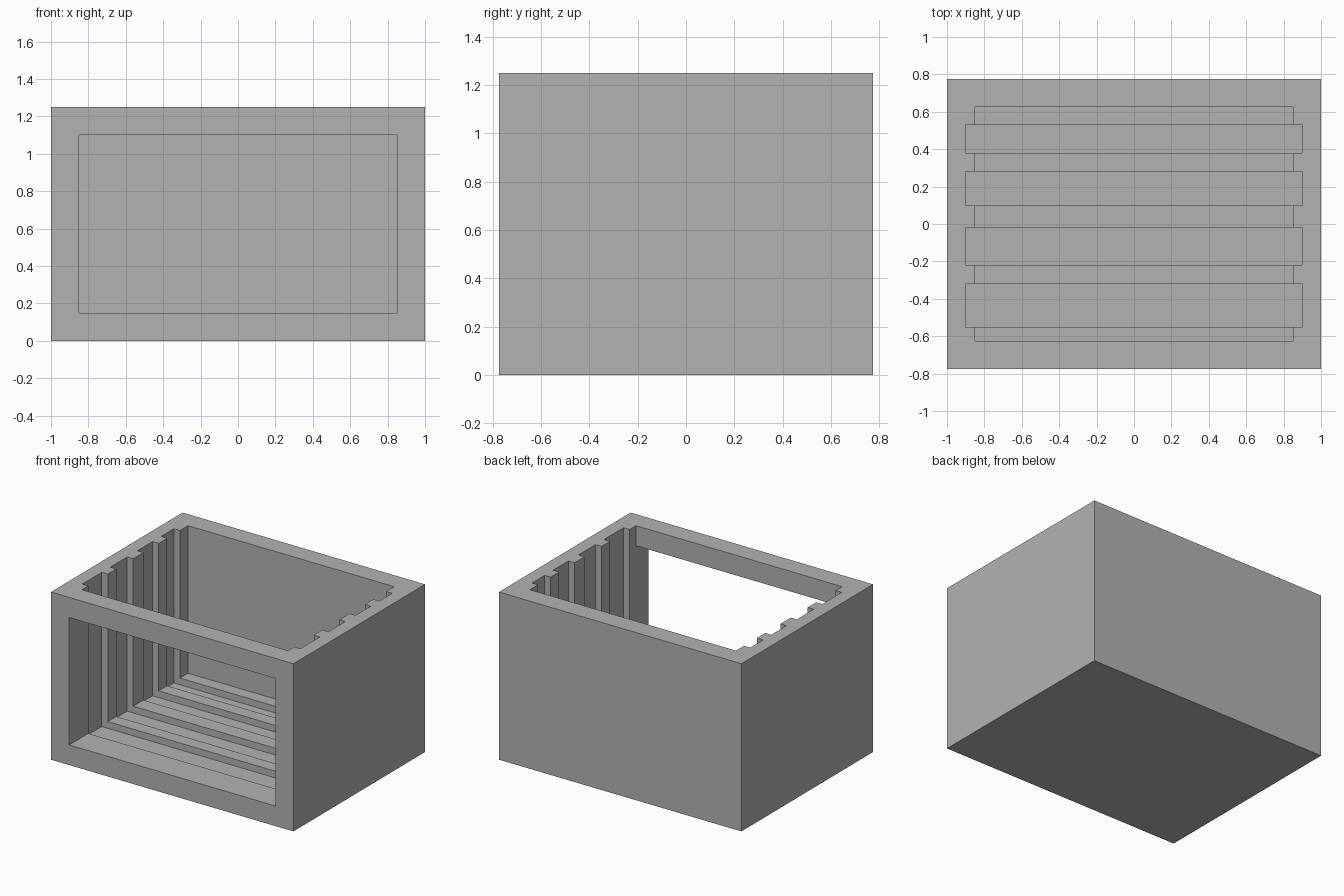
import bpy
import bmesh
from mathutils import Matrix, Vector

default = bpy.data.objects.get("Cube")
if default:
    bpy.data.objects.remove(default, do_unlink=True)

grey = bpy.data.materials.new("plain_grey")
grey.use_nodes = True
grey.diffuse_color = (0.45, 0.45, 0.45, 1)
grey.node_tree.nodes["Principled BSDF"].inputs["Base Color"].default_value = grey.diffuse_color


def box(name, low, high):
    """Axis-aligned block between two corners."""
    low, high = Vector(low), Vector(high)
    bm = bmesh.new()
    bmesh.ops.create_cube(bm, size=1, matrix=Matrix.Translation((low + high) / 2)
                          @ Matrix.Diagonal((*(high - low), 1)))
    mesh = bpy.data.meshes.new(name)
    bm.to_mesh(mesh)
    bm.free()
    mesh.materials.append(grey)
    obj = bpy.data.objects.new(name, mesh)
    bpy.context.collection.objects.link(obj)
    return obj


def cut(target, name, low, high):
    """Subtract a block from the target and discard the cutter."""
    cutter = box(name, low, high)
    cutter.hide_render = True
    mod = target.modifiers.new(name, 'BOOLEAN')
    mod.operation = 'DIFFERENCE'
    mod.solver = 'EXACT'
    mod.object = cutter
    bpy.context.view_layer.objects.active = target
    bpy.ops.object.modifier_apply(modifier=mod.name)
    bpy.data.objects.remove(cutter, do_unlink=True)


WIDTH, DEPTH, HEIGHT = 1.0, 0.775, 1.25   # half width, half depth, height
WALL, GROOVE = 0.15, 0.05
inner_x, inner_y = WIDTH - WALL, DEPTH - WALL

# Outer case
case = box("open_case", (-WIDTH, -DEPTH, 0), (WIDTH, DEPTH, HEIGHT))

# Open-topped chamber
cut(case, "chamber", (-inner_x, -inner_y, WALL), (inner_x, inner_y, HEIGHT + 0.5))

# Slots running down both side walls and across the floor
for front, back in ((-0.55, -0.32), (-0.22, -0.02), (0.10, 0.28), (0.38, 0.53)):
    cut(case, "slot", (-inner_x - GROOVE, front, WALL - GROOVE),
        (inner_x + GROOVE, back, HEIGHT + 0.5))

# Front window, level with the chamber floor
cut(case, "window", (-inner_x, -DEPTH - 0.5, WALL), (inner_x, -inner_y + 0.02, HEIGHT - WALL))

# Merge leftover coplanar faces
bm = bmesh.new()
bm.from_mesh(case.data)
bmesh.ops.remove_doubles(bm, verts=bm.verts, dist=0.0001)
bmesh.ops.dissolve_limit(bm, angle_limit=0.01, verts=bm.verts, edges=bm.edges)
bm.to_mesh(case.data)
bm.free()
